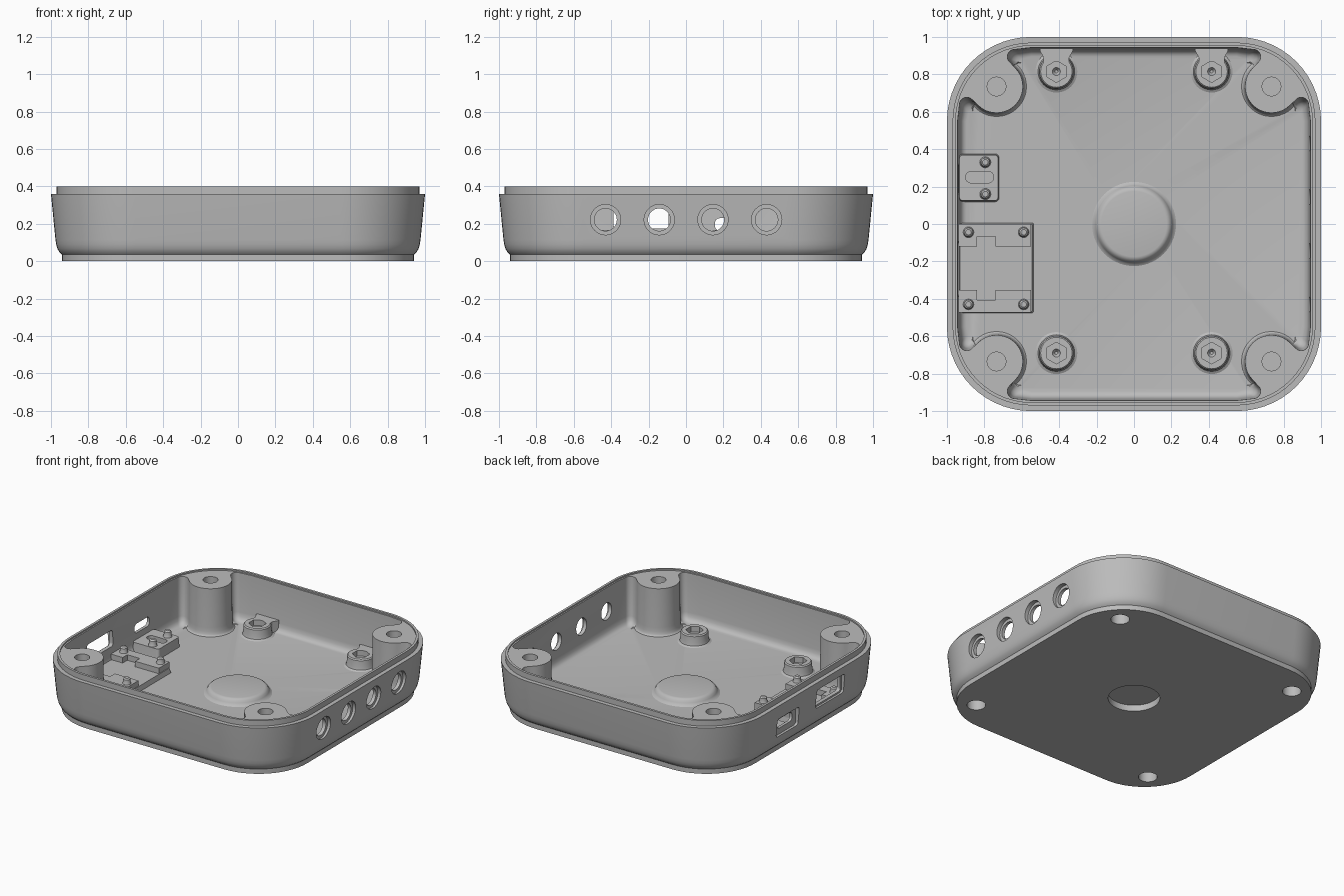
import bpy, bmesh
from math import sin, cos, pi, radians

cube = bpy.data.objects.get("Cube")
if cube:
    bpy.data.objects.remove(cube, do_unlink=True)

grey = bpy.data.materials.new("matte grey")
grey.use_nodes = True
grey.diffuse_color = (0.5, 0.5, 0.5, 1)
grey.node_tree.nodes["Principled BSDF"].inputs["Base Color"].default_value = (0.5, 0.5, 0.5, 1)


def arc(cx, cy, r, a0, a1, n):
    steps = [radians(a0 + (a1 - a0) * i / n) for i in range(n + 1)]
    return [(cx + r * cos(a), cy + r * sin(a)) for a in steps]


def circle(cx, cy, r, n=40, start=0):
    return arc(cx, cy, r, start, start + 360, n)[:-1]


def rounded(cx, cy, hx, hy, r, n=6):
    pts = []
    for k, (sx, sy) in enumerate([(1, 1), (-1, 1), (-1, -1), (1, -1)]):
        pts += arc(cx + sx * (hx - r), cy + sy * (hy - r), r, 90 * k, 90 * k + 90, n)
    return pts


def loft(name, rings, axis="z"):
    """Solid through a list of (outline, height) rings along an axis."""
    bm = bmesh.new()
    loops = []
    for pts, h in rings:
        loops.append([bm.verts.new((u, v, h) if axis == "z" else (h, u, v)) for u, v in pts])
    n = len(loops[0])
    for a, b in zip(loops, loops[1:]):
        for i in range(n):
            j = (i + 1) % n
            bm.faces.new((a[i], a[j], b[j], b[i]))
    bm.faces.new(loops[0])
    bm.faces.new(loops[-1])
    bmesh.ops.recalc_face_normals(bm, faces=bm.faces)
    me = bpy.data.meshes.new(name)
    bm.to_mesh(me)
    bm.free()
    me.materials.append(grey)
    ob = bpy.data.objects.new(name, me)
    bpy.context.collection.objects.link(ob)
    return ob


def prism(name, pts, lo, hi, axis="z"):
    return loft(name, [(pts, lo), (pts, hi)], axis)


def turned(name, x, y, profile, n=40):
    return loft(name, [(circle(x, y, r, n), z) for r, z in profile])


def cut(ob, cutters):
    """Subtract the cutters from the part and remove them."""
    for c in cutters:
        m = ob.modifiers.new("cut", "BOOLEAN")
        m.operation, m.solver, m.object = "DIFFERENCE", "EXACT", c
    dg = bpy.context.evaluated_depsgraph_get()
    me = bpy.data.meshes.new_from_object(ob.evaluated_get(dg))
    ob.modifiers.clear()
    ob.data = me
    for c in cutters:
        bpy.data.objects.remove(c, do_unlink=True)


def smooth(ob, angle=30):
    bpy.ops.object.select_all(action="DESELECT")
    ob.select_set(True)
    bpy.context.view_layer.objects.active = ob
    bpy.ops.object.shade_smooth_by_angle(angle=radians(angle))


FLOOR = 0.05
POST = 0.735
CORNERS = [(sx, sy) for sx in (-1, 1) for sy in (-1, 1)]


def shell_ring(h):
    return rounded(0, 0, h, h, h - 0.55, 14)


def cavity_ring(t):
    """Inner outline, inset by t, flowing around the four corner posts."""
    h = 0.945 - t
    c = 0.04 - t / 2
    quarter = [(h, 0.55)]
    quarter += arc(h - 0.01 - c, 0.64 - t, c, 0, 120, 7)
    half = arc(POST, POST, 0.14 + 0.4 * t, -40, -135, 14)
    quarter += half
    mirrored = [(y, x) for x, y in reversed(quarter[:-1])]
    pts = []
    for k in range(4):
        for x, y in quarter + mirrored:
            for _ in range(k):
                x, y = -y, x
            pts.append((x, y))
    return pts


# Tray shell: stepped foot, flared wall, raised lip
outer = [(0.94, 0), (0.94, 0.035), (0.955, 0.048), (0.966, 0.068), (0.972, 0.09),
         (0.976, 0.115), (1.0, 0.36), (0.97, 0.36), (0.97, 0.4)]
shell = loft("tray_shell", [(shell_ring(h), z) for h, z in outer])

# Hollow interior with filleted floor edge
inner = [(0.05, FLOOR), (0.036, 0.054), (0.024, 0.064), (0.015, 0.082),
         (0.01, 0.11), (0, 0.45)]
cutters = [loft("cavity", [(cavity_ring(t), z) for t, z in inner]),
           prism("lip_recess", shell_ring(0.953), 0.39, 0.46)]

# Post holes and underside recesses
for sx, sy in CORNERS:
    x, y = sx * POST, sy * POST
    cutters.append(prism("post_hole", circle(x, y, 0.05), 0.3, 0.5))
    cutters.append(prism("foot_hole", circle(x, y, 0.062), -0.1, 0.25))
cutters.append(prism("centre_recess", circle(0, 0, 0.17, 48), -0.1, 0.07))

# Row of round, counterbored cable holes
for i in range(4):
    y = -0.43 + 0.287 * i
    cutters.append(prism("cable_hole", circle(y, 0.222, 0.06), 0.85, 1.1, "x"))
    cutters.append(prism("cable_counterbore", circle(y, 0.222, 0.081), 0.963, 1.1, "x"))

# Two connector ports with outer recesses
cutters += [
    prism("small_port", rounded(0.24, 0.197, 0.085, 0.033, 0.025), -1.1, -0.85, "x"),
    prism("small_recess", rounded(0.24, 0.19, 0.125, 0.068, 0.02), -1.1, -0.958, "x"),
    prism("large_port", rounded(-0.24, 0.232, 0.147, 0.058, 0.02), -1.1, -0.85, "x"),
    prism("large_recess", rounded(-0.24, 0.232, 0.16, 0.07, 0.02), -1.1, -0.965, "x"),
]
cut(shell, cutters)
smooth(shell)

# Central raised disc
smooth(turned("centre_disc", 0, 0, [(0.225, 0.045), (0.225, 0.05), (0.214, 0.056),
              (0.205, 0.07), (0.198, 0.085), (0.185, 0.094), (0.175, 0.096)], 56), 40)

# Hex nut bosses; the back pair is tied to the wall
for side, x in (("right", -0.415), ("left", 0.415)):
    for end, y in (("front", -0.69), ("back", 0.815)):
        boss = turned(f"nut_boss_{end}_{side}", x, y, [(0.115, 0.04), (0.112, FLOOR),
                      (0.098, 0.058), (0.094, 0.075), (0.091, 0.122), (0.084, 0.13)])
        cut(boss, [prism("hex_pocket", circle(x, y, 0.058, 6, 30), 0.09, 0.2),
                   turned("pilot", x, y, [(0.008, 0.07), (0.025, 0.095)], 16)])
        smooth(boss)
        if end == "back":
            web = [(x - 0.068, 0.865), (x + 0.068, 0.865), (x + 0.068, 0.89),
                   (x + 0.088, 0.925), (x + 0.088, 0.945), (x - 0.088, 0.945),
                   (x - 0.088, 0.925), (x - 0.068, 0.89)]
            prism(f"boss_web_{side}", web, 0.04, 0.13)


def peg(name, x, y):
    smooth(turned(name, x, y, [(0.032, 0.11), (0.028, 0.128), (0.025, 0.135),
                               (0.024, 0.158), (0.015, 0.166)], 20))


# Small board support with a slot and two pegs
support = loft("small_board_support", [
    (rounded(-0.83, 0.247, 0.11, 0.13, 0.025), 0.04),
    (rounded(-0.83, 0.247, 0.108, 0.127, 0.02), 0.06),
    (rounded(-0.83, 0.247, 0.104, 0.122, 0.02), 0.12)])
cut(support, [prism("slot", rounded(-0.825, 0.25, 0.075, 0.03, 0.028), 0.08, 0.2)])
smooth(support)
for y in (0.16, 0.33):
    peg("small_board_peg", -0.795, y)

# Large board support: low plate, two notched bars, four pegs
loft("large_board_plate", [(rounded(-0.74, -0.235, 0.205, 0.243, 0.01), 0.04),
                           (rounded(-0.74, -0.235, 0.195, 0.235, 0.01), 0.085)])
bar = [(-0.935, 0.237), (-0.935, 0.117), (-0.84, 0.117), (-0.84, 0.17), (-0.74, 0.17),
       (-0.74, 0.117), (-0.55, 0.117), (-0.55, 0.237)]
for s, end in ((1, "back"), (-1, "front")):
    prism(f"large_board_bar_{end}", [(x, -0.237 + s * v) for x, v in bar], 0.04, 0.125)
    for x in (-0.885, -0.59):
        peg(f"large_board_peg_{end}", x, -0.237 + s * 0.193)
